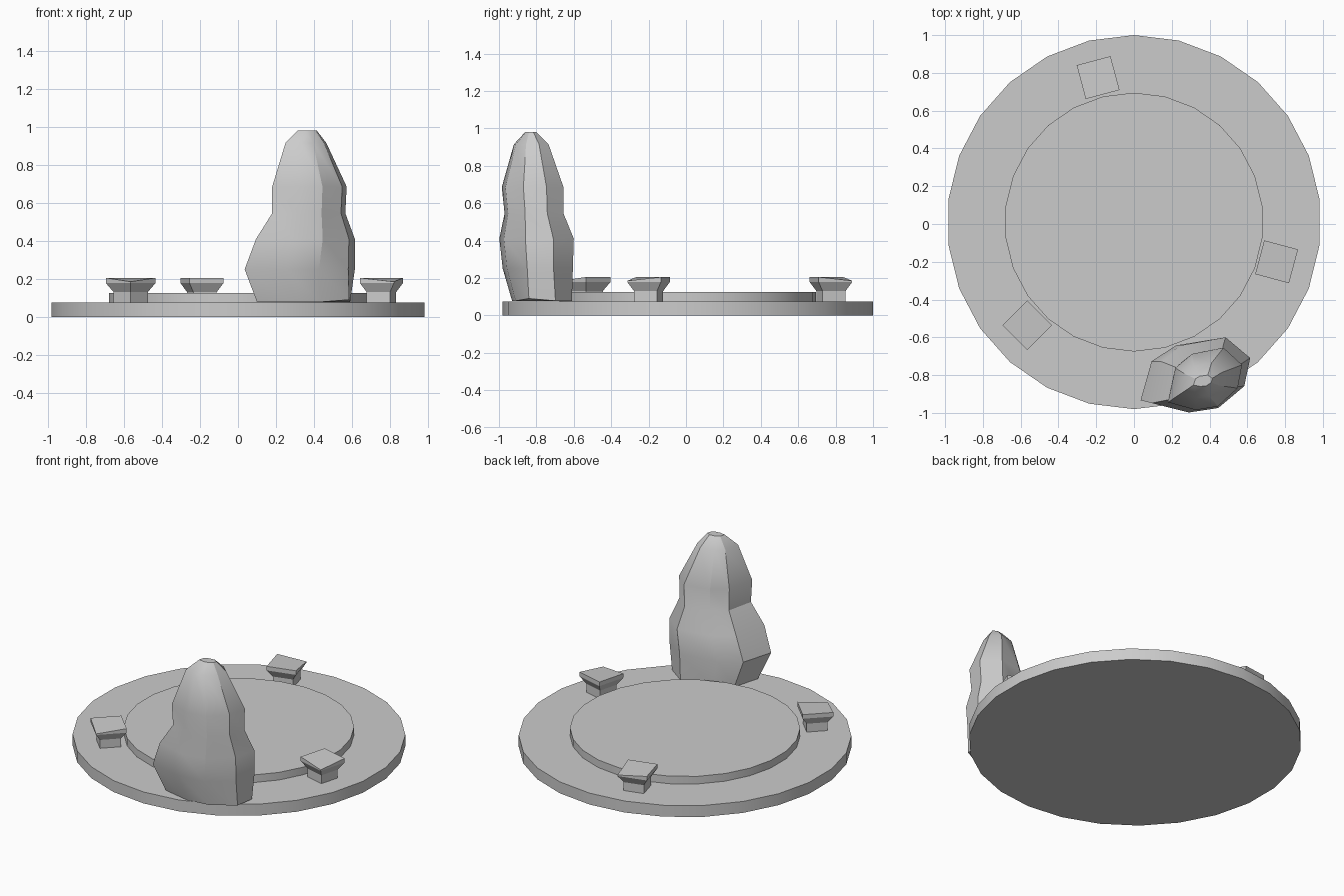
import bpy
from math import sin, cos, tau, radians

if "Cube" in bpy.data.objects:
    bpy.data.objects.remove(bpy.data.objects["Cube"])


def loft(name, rings, smooth=False):
    """Skin a stack of equal-length rings and cap both ends."""
    n = len(rings[0])
    verts = [p for ring in rings for p in ring]
    faces = [list(range(n))[::-1],
             [(len(rings) - 1) * n + i for i in range(n)]]
    for k in range(len(rings) - 1):
        for i in range(n):
            j = (i + 1) % n
            faces.append([k * n + i, k * n + j, (k + 1) * n + j, (k + 1) * n + i])
    mesh = bpy.data.meshes.new(name)
    mesh.from_pydata(verts, [], faces)
    mesh.update()
    ob = bpy.data.objects.new(name, mesh)
    bpy.context.collection.objects.link(ob)
    if smooth:
        bpy.ops.object.select_all(action='DESELECT')
        ob.select_set(True)
        bpy.context.view_layer.objects.active = ob
        bpy.ops.object.shade_smooth_by_angle(angle=radians(28))
    return ob


def polygon(r, z, n, start, cx=0.0, cy=0.0):
    return [(cx + r * cos(start + tau * i / n), cy + r * sin(start + tau * i / n), z)
            for i in range(n)]


# Base plate and raised inner disc
for name, r, z0, z1 in (("base_plate", 0.99, 0, 0.075), ("inner_disc", 0.685, 0.07, 0.125)):
    loft(name, [polygon(r, z, 26, tau / 4, 0, 0.01) for z in (z0, z1)], smooth=True)

# Three flared pedestals, each with a chipped top corner
for i, (x, y, turn, chip) in enumerate(((-0.19, 0.775, 15, 1),
                                        (0.755, -0.20, -15, 0),
                                        (-0.565, -0.535, 45, 0))):
    start = radians(turn - 45)
    if turn == 45:
        start -= tau / 4
    profile = ((0.09, 0.07), (0.09, 0.13), (0.131, 0.178), (0.131, 0.205))
    rings = [polygon(r, z, 4, start, x, y) for r, z in profile]
    px, py, pz = rings[-1][chip]
    rings[-1][chip] = (px, py, 0.185)
    loft(f"pedestal_{i + 1}", rings)

# Standing stone: one faceted outline fitted to the extents at each height
outline = ((-1, -0.75), (-0.8, 0.35), (-0.35, 0.8), (0.5, 1),
           (1, 0.45), (0.88, -0.3), (0.35, -0.88), (-0.25, -1))
levels = ((0.078, 0.10, 0.59, -0.93, -0.61),
          (0.25, 0.035, 0.615, -0.98, -0.605),
          (0.41, 0.095, 0.615, -0.998, -0.60),
          (0.545, 0.18, 0.565, -0.97, -0.655),
          (0.685, 0.18, 0.572, -0.985, -0.655),
          (0.915, 0.25, 0.465, -0.92, -0.735),
          (0.98, 0.315, 0.415, -0.86, -0.80))
rings = [[((x0 + x1) / 2 + u * (x1 - x0) / 2, (y0 + y1) / 2 + v * (y1 - y0) / 2, z)
          for u, v in outline] for z, x0, x1, y0, y1 in levels]
# Right-front foot flares to a corner
rings[0][5] = (0.585, -0.84, 0.09)
loft("standing_stone", rings, smooth=True)
